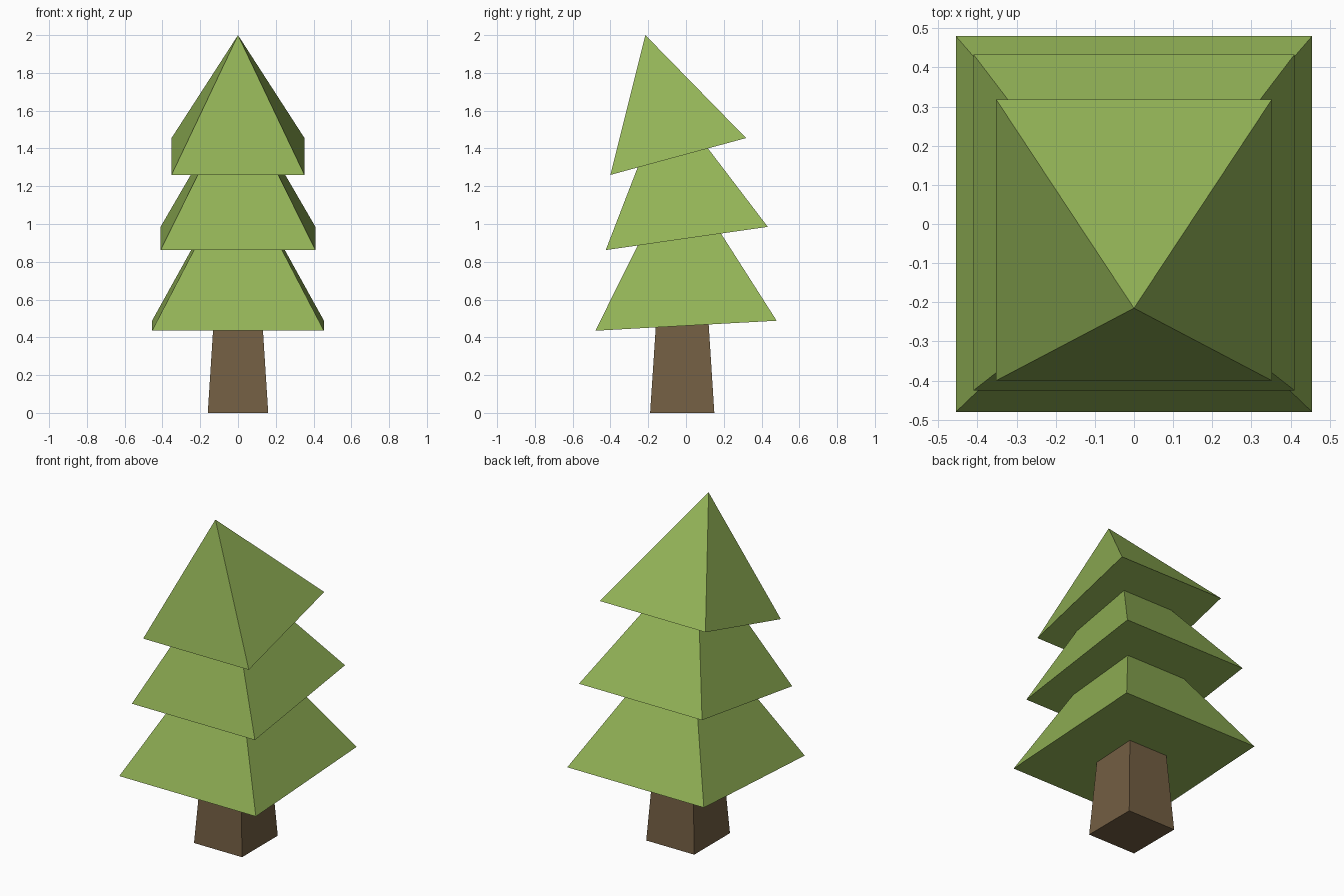
import bpy
import bmesh

if "Cube" in bpy.data.objects:
    bpy.data.objects.remove(bpy.data.objects["Cube"])


def material(name, color):
    m = bpy.data.materials.new(name)
    m.diffuse_color = (*color, 1)
    m.use_nodes = True
    m.node_tree.nodes["Principled BSDF"].inputs["Base Color"].default_value = m.diffuse_color
    return m


leaf = material("leaf green", (0.287, 0.445, 0.093))
bark = material("bark brown", (0.171, 0.112, 0.055))


def ring(bm, half_x, front, back):
    """Four corners of a rectangle; front and back are (y, z) pairs."""
    return [bm.verts.new((x, y, z)) for x, (y, z) in
            ((-half_x, front), (half_x, front), (half_x, back), (-half_x, back))]


def finish(bm, name, mat):
    bmesh.ops.recalc_face_normals(bm, faces=bm.faces)
    mesh = bpy.data.meshes.new(name)
    bm.to_mesh(mesh)
    bm.free()
    mesh.materials.append(mat)
    bpy.context.collection.objects.link(bpy.data.objects.new(name, mesh))


# Trunk: tapered box running up into the lowest tier
bm = bmesh.new()
low = ring(bm, 0.16, (-0.19, 0.0), (0.15, 0.0))
top = ring(bm, 0.128, (-0.157, 0.5), (0.118, 0.5))
bm.faces.new(low)
bm.faces.new(top)
for i in range(4):
    j = (i + 1) % 4
    bm.faces.new((low[i], low[j], top[j], top[i]))
finish(bm, "trunk", bark)

# Foliage tiers: tilted pyramids that lean further towards the top
tiers = (
    ("lower_foliage", 0.455, (-0.48, 0.435), (0.48, 0.488), (-0.045, 1.31)),
    ("middle_foliage", 0.41, (-0.425, 0.862), (0.433, 0.985), (-0.105, 1.69)),
    ("upper_foliage", 0.352, (-0.40, 1.26), (0.318, 1.455), (-0.215, 2.0)),
)
for name, half_x, front, back, apex in tiers:
    bm = bmesh.new()
    base = ring(bm, half_x, front, back)
    tip = bm.verts.new((0, *apex))
    bm.faces.new(base)
    for i in range(4):
        bm.faces.new((base[i], base[(i + 1) % 4], tip))
    finish(bm, name, leaf)
